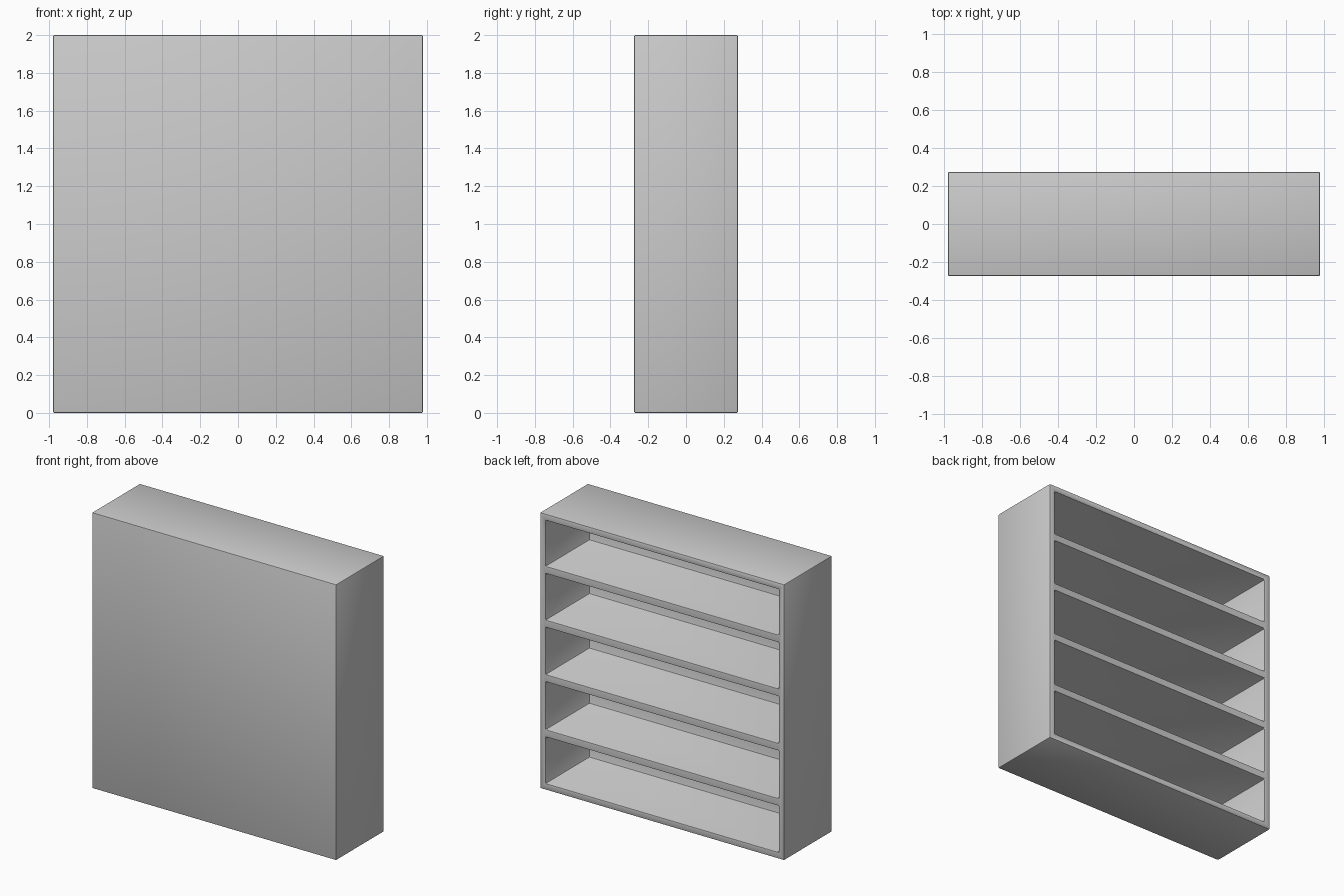
import bpy

if "Cube" in bpy.data.objects:
    bpy.data.objects.remove(bpy.data.objects["Cube"])

W, D, H = 1.96, 0.55, 2.0      # outer size
WALL = 0.047                   # side, top and bottom board thickness
BACK = 0.05                    # closed panel thickness
SHELF = 0.055
SHELF_Z = [0.41, 0.81, 1.205, 1.595]


def box(name, x, y, z):
    """Axis-aligned box from (min, max) ranges."""
    bpy.ops.mesh.primitive_cube_add(
        size=1, location=[(a + b) / 2 for a, b in (x, y, z)])
    ob = bpy.context.object
    ob.name = name
    ob.scale = [b - a for a, b in (x, y, z)]
    bpy.ops.object.transform_apply(location=True, rotation=False, scale=True)
    return ob


# Solid cabinet body
body = box("bookcase_body", (-W / 2, W / 2), (-D / 2, D / 2), (0, H))

# Compartments between the shelves, open toward +y
floors = [WALL] + [z + SHELF / 2 for z in SHELF_Z]
ceilings = [z - SHELF / 2 for z in SHELF_Z] + [H - WALL]
cutters = []
for i, (lo, hi) in enumerate(zip(floors, ceilings)):
    c = box(f"compartment_cutter_{i + 1}", (-W / 2 + WALL, W / 2 - WALL),
            (-D / 2 + BACK, D / 2 + 0.1), (lo, hi))
    c.hide_render = True
    cutters.append(c)
    mod = body.modifiers.new(f"compartment_{i + 1}", 'BOOLEAN')
    mod.operation = 'DIFFERENCE'
    mod.solver = 'EXACT'
    mod.object = c

# Bake the cuts, then drop the cutters
bpy.ops.object.select_all(action='DESELECT')
body.select_set(True)
bpy.context.view_layer.objects.active = body
for mod in list(body.modifiers):
    bpy.ops.object.modifier_apply(modifier=mod.name)
for c in cutters:
    bpy.data.objects.remove(c, do_unlink=True)

# Slightly rounded board edges
bev = body.modifiers.new("soft_edges", 'BEVEL')
bev.width = 0.008
bev.segments = 2
bev.limit_method = 'ANGLE'
bpy.ops.object.modifier_apply(modifier=bev.name)
bpy.ops.object.shade_smooth_by_angle()
